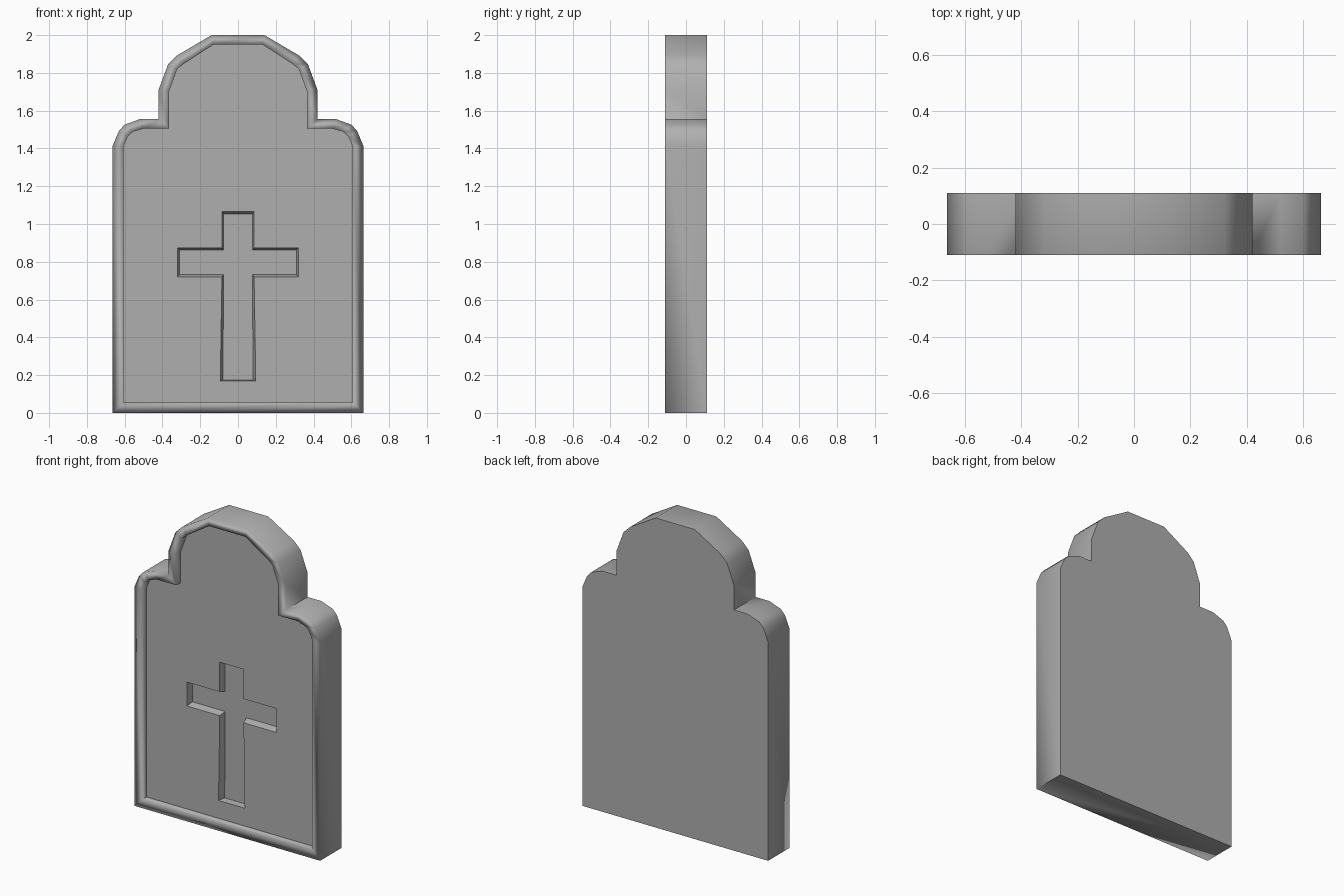
import bpy, bmesh, math

if "Cube" in bpy.data.objects:
    bpy.data.objects.remove(bpy.data.objects["Cube"])

# right half outlines (x, z), from the bottom up
OUTER = [(.664, 0), (.664, 1.413), (.63, 1.494), (.6, 1.526), (.52, 1.555),
         (.42, 1.555), (.42, 1.712), (.37, 1.846), (.322, 1.893), (.14, 2.0)]
INNER = [(.607, .055), (.607, 1.41), (.583, 1.465), (.557, 1.488), (.5, 1.505),
         (.364, 1.505), (.364, 1.705), (.322, 1.82), (.29, 1.846), (.13, 1.95)]
CROSS_TOP = [(.094, .17), (.085, .72), (.32, .72), (.32, .874), (.085, .874), (.085, 1.065)]
CROSS_FLOOR = [(.08, .174), (.076, .733), (.31, .733), (.31, .862), (.076, .862), (.076, 1.052)]
FRONT, BACK, PANEL, FLOOR = -.11, .11, -.065, -.022

bm = bmesh.new()


def loop(half, y):
    """Mirror a half outline into a closed ring of vertices."""
    pts = half + [(-x, z) for x, z in reversed(half)]
    return [bm.verts.new((x, y, z)) for x, z in pts]


def bridge(a, b):
    n = len(a)
    for i in range(n):
        j = (i + 1) % n
        bm.faces.new((a[i], a[j], b[j], b[i]))


def ring_edges(ring):
    return [bm.edges.get((ring[i - 1], ring[i])) for i in range(len(ring))]


back = loop(OUTER, BACK)
front = loop(OUTER, FRONT)
lip = loop(INNER, FRONT)
panel = loop(INNER, PANEL)
cross = loop(CROSS_TOP, PANEL)
floor = loop(CROSS_FLOOR, FLOOR)

# slab sides, raised rim, rim wall, engraved cross walls
for a, b in ((back, front), (front, lip), (lip, panel), (cross, floor)):
    bridge(a, b)
# back, cross floor, and recessed panel with a cross-shaped hole
bm.faces.new(back)
bm.faces.new(floor)
bmesh.ops.triangle_fill(bm, use_beauty=True, use_dissolve=False, normal=(0, -1, 0),
                        edges=ring_edges(panel) + ring_edges(cross))
bmesh.ops.recalc_face_normals(bm, faces=bm.faces)

# the rim is shaded softly across its edges, all other corners are crisp
soft = set(ring_edges(front) + ring_edges(lip))
for f in bm.faces:
    f.smooth = True
for e in bm.edges:
    e.smooth = e in soft or e.calc_face_angle(0) < math.radians(40)

mesh = bpy.data.meshes.new("gravestone")
bm.to_mesh(mesh)
bm.free()
stone = bpy.data.objects.new("gravestone", mesh)
bpy.context.collection.objects.link(stone)

# large faces dominate the shading
weighted = stone.modifiers.new("weighted_normals", 'WEIGHTED_NORMAL')
weighted.mode = 'FACE_AREA'
weighted.weight = 50
weighted.keep_sharp = True

# dark stone
grey = bpy.data.materials.new("dark_stone")
grey.diffuse_color = (.43, .43, .43, 1)
grey.use_nodes = True
grey.node_tree.nodes["Principled BSDF"].inputs["Base Color"].default_value = grey.diffuse_color
mesh.materials.append(grey)
